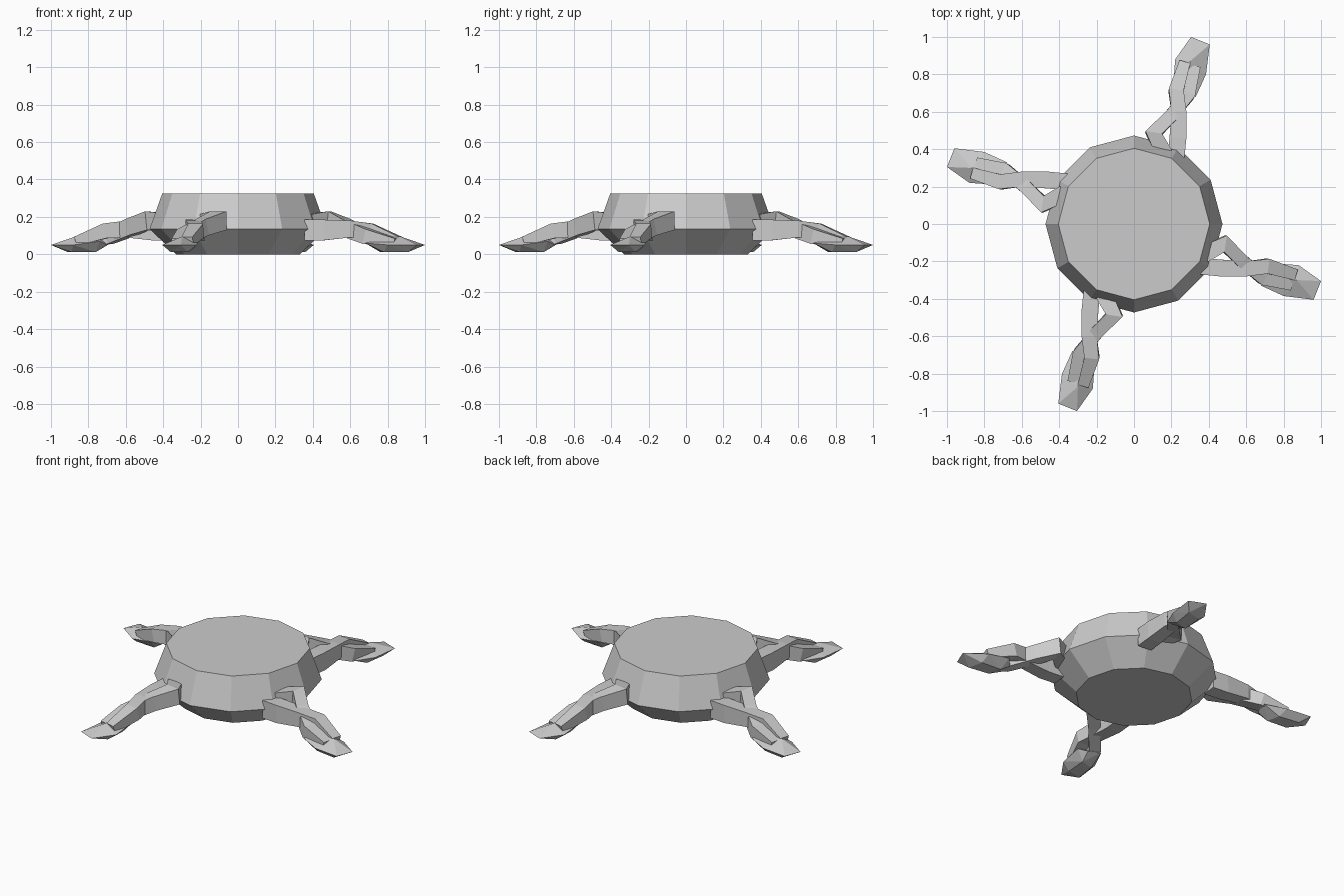
import bpy, bmesh, math
from mathutils import Vector, Matrix

if "Cube" in bpy.data.objects:
    bpy.data.objects.remove(bpy.data.objects["Cube"])

grey = bpy.data.materials.new("plain grey")
grey.diffuse_color = (0.6, 0.6, 0.6, 1)
grey.use_nodes = True
grey.node_tree.nodes["Principled BSDF"].inputs["Base Color"].default_value = grey.diffuse_color


def finish(bm, name):
    bmesh.ops.recalc_face_normals(bm, faces=bm.faces)
    me = bpy.data.meshes.new(name)
    bm.to_mesh(me)
    bm.free()
    me.materials.append(grey)
    ob = bpy.data.objects.new(name, me)
    bpy.context.collection.objects.link(ob)
    return ob


def loft(bm, rings):
    """Skin closed rings of points and cap both ends."""
    vs = [[bm.verts.new(p) for p in r] for r in rings]
    n = len(vs[0])
    for a, b in zip(vs, vs[1:]):
        for i in range(n):
            j = (i + 1) % n
            bm.faces.new((a[i], a[j], b[j], b[i]))
    bm.faces.new(vs[0][::-1])
    bm.faces.new(vs[-1])


def strand(bm, path):
    """Four-sided bar along (x, y, z, width, height) points."""
    pts = [Vector(p[:3]) for p in path]
    rings = []
    for i, p in enumerate(path):
        d = (pts[min(i + 1, len(pts) - 1)] - pts[max(i - 1, 0)]).normalized()
        side = Vector((-d.y, d.x, 0)).normalized()
        up = d.cross(side)
        w, h = p[3] / 2, p[4] / 2
        rings.append([pts[i] + side * sx * w + up * sz * h
                      for sx, sz in ((-1, -1), (1, -1), (1, 1), (-1, 1))])
    loft(bm, rings)


# Twelve-sided body: narrow base, wide waist, flat top
bm = bmesh.new()
loft(bm, [[(r * math.cos(i * math.pi / 6), r * math.sin(i * math.pi / 6), z)
           for i in range(12)]
          for r, z in ((0.33, 0), (0.473, 0.135), (0.405, 0.325))])
finish(bm, "body")

# Two crossing bars and the foot of one leg, pointing along +x
outer_bar = [(0.38, -0.16, 0.165, 0.09, 0.10), (0.485, -0.105, 0.18, 0.09, 0.10),
             (0.57, -0.19, 0.145, 0.07, 0.09), (0.69, -0.29, 0.095, 0.07, 0.08),
             (0.84, -0.325, 0.06, 0.06, 0.05)]
inner_bar = [(0.36, -0.225, 0.13, 0.09, 0.11), (0.46, -0.235, 0.13, 0.09, 0.11),
             (0.60, -0.24, 0.135, 0.08, 0.09), (0.71, -0.225, 0.125, 0.08, 0.08),
             (0.86, -0.27, 0.07, 0.06, 0.05)]
foot = [(0.70, -0.25, 0.05), (0.74, -0.21, 0.07), (0.88, -0.22, 0.05),
        (1.0, -0.305, 0.05), (0.96, -0.405, 0.05), (0.80, -0.385, 0.05),
        (0.68, -0.33, 0.06), (0.87, -0.30, 0.095), (0.75, -0.28, 0.09),
        (0.76, -0.26, 0.012), (0.78, -0.34, 0.012), (0.89, -0.27, 0.012),
        (0.91, -0.36, 0.012)]

for k, where in enumerate(("right", "back", "left", "front")):
    turn = Matrix.Rotation(k * math.pi / 2, 4, 'Z')
    for name, path in (("outer_bar", outer_bar), ("inner_bar", inner_bar)):
        bm = bmesh.new()
        strand(bm, path)
        bm.transform(turn)
        finish(bm, f"{where}_leg_{name}")
    # Faceted foot pad
    bm = bmesh.new()
    for p in foot:
        bm.verts.new(p)
    res = bmesh.ops.convex_hull(bm, input=bm.verts[:])
    loose = [v for v in bm.verts if not v.link_faces]
    bmesh.ops.delete(bm, geom=loose, context='VERTS')
    bm.transform(turn)
    finish(bm, f"{where}_foot")
